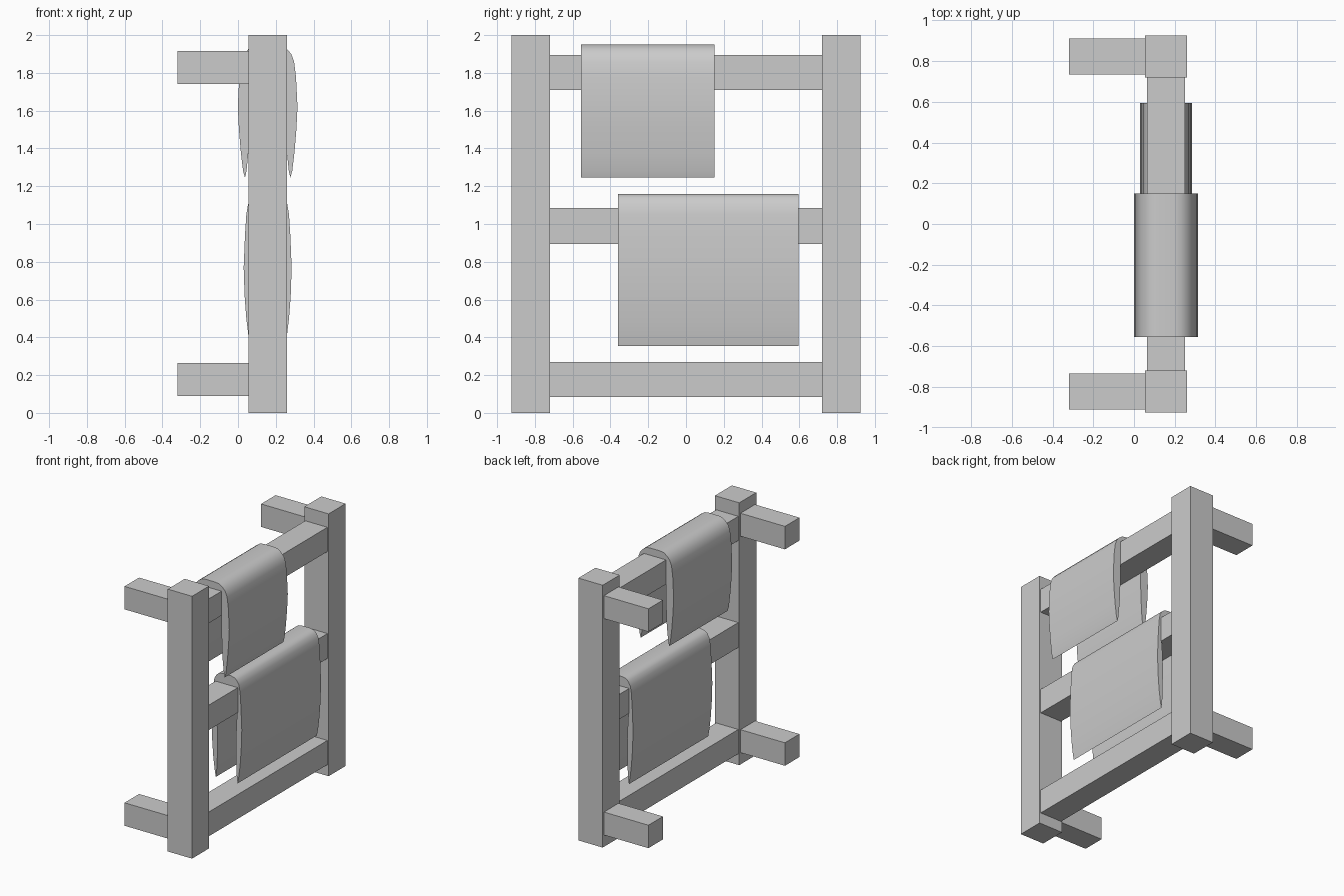
import bpy, bmesh

if "Cube" in bpy.data.objects:
    bpy.data.objects.remove(bpy.data.objects["Cube"])

CX = 0.157  # depth centre of the rack frame


def box(name, x0, x1, y0, y1, z0, z1):
    bm = bmesh.new()
    bmesh.ops.create_cube(bm, size=1)
    for v in bm.verts:
        v.co.x = (x0 + x1) / 2 + v.co.x * (x1 - x0)
        v.co.y = (y0 + y1) / 2 + v.co.y * (y1 - y0)
        v.co.z = (z0 + z1) / 2 + v.co.z * (z1 - z0)
    me = bpy.data.meshes.new(name)
    bm.to_mesh(me)
    bm.free()
    ob = bpy.data.objects.new(name, me)
    bpy.context.collection.objects.link(ob)
    return ob


def towel(name, outer, inner, y0, y1):
    # Half profiles (offset from CX, z): outer runs top to hem, inner hem to rail top
    half = outer + inner
    pts = half + [(-x, z) for x, z in reversed(half)]
    bm = bmesh.new()
    face = bm.faces.new([bm.verts.new((CX + x, y0, z)) for x, z in pts])
    ext = bmesh.ops.extrude_face_region(bm, geom=[face], use_keep_orig=True)
    for v in ext["geom"]:
        if isinstance(v, bmesh.types.BMVert):
            v.co.y = y1
    bmesh.ops.recalc_face_normals(bm, faces=bm.faces)
    me = bpy.data.meshes.new(name)
    bm.to_mesh(me)
    bm.free()
    ob = bpy.data.objects.new(name, me)
    bpy.context.collection.objects.link(ob)
    bpy.ops.object.select_all(action='DESELECT')
    ob.select_set(True)
    bpy.context.view_layer.objects.active = ob
    bpy.ops.object.shade_smooth_by_angle(angle=0.6)


# Posts and wall brackets on both sides
for side, s in (("front", -1), ("back", 1)):
    box(side + "_post", 0.055, 0.26, *sorted((s * 0.72, s * 0.925)), 0, 2)
    for level, z in (("lower", 0.09), ("upper", 1.74)):
        box(f"{side}_{level}_bracket", -0.32, 0.06,
            *sorted((s * 0.735, s * 0.91)), z, z + 0.175)

# Cross rails
for level, z0, z1 in (("bottom", 0.085, 0.27), ("middle", 0.895, 1.085), ("top", 1.71, 1.895)):
    box(level + "_rail", 0.063, 0.25, -0.73, 0.73, z0, z1)

# Towels draped over the top and middle rails
towel("upper_towel",
      [(0.04, 1.95), (0.075, 1.945), (0.103, 1.925), (0.125, 1.9), (0.14, 1.86),
       (0.15, 1.78), (0.158, 1.62), (0.152, 1.5), (0.142, 1.38), (0.13, 1.28), (0.12, 1.245)],
      [(0.112, 1.28), (0.1, 1.4), (0.092, 1.6), (0.092, 1.75), (0.092, 1.893)],
      -0.555, 0.15)
towel("lower_towel",
      [(0.035, 1.16), (0.065, 1.154), (0.085, 1.138), (0.104, 1.105), (0.113, 1.05),
       (0.12, 0.94), (0.127, 0.77), (0.122, 0.62), (0.113, 0.5), (0.102, 0.41), (0.092, 0.355)],
      [(0.085, 0.4), (0.08, 0.5), (0.078, 0.7), (0.085, 0.85), (0.09, 0.9), (0.09, 1.083)],
      -0.36, 0.595)
